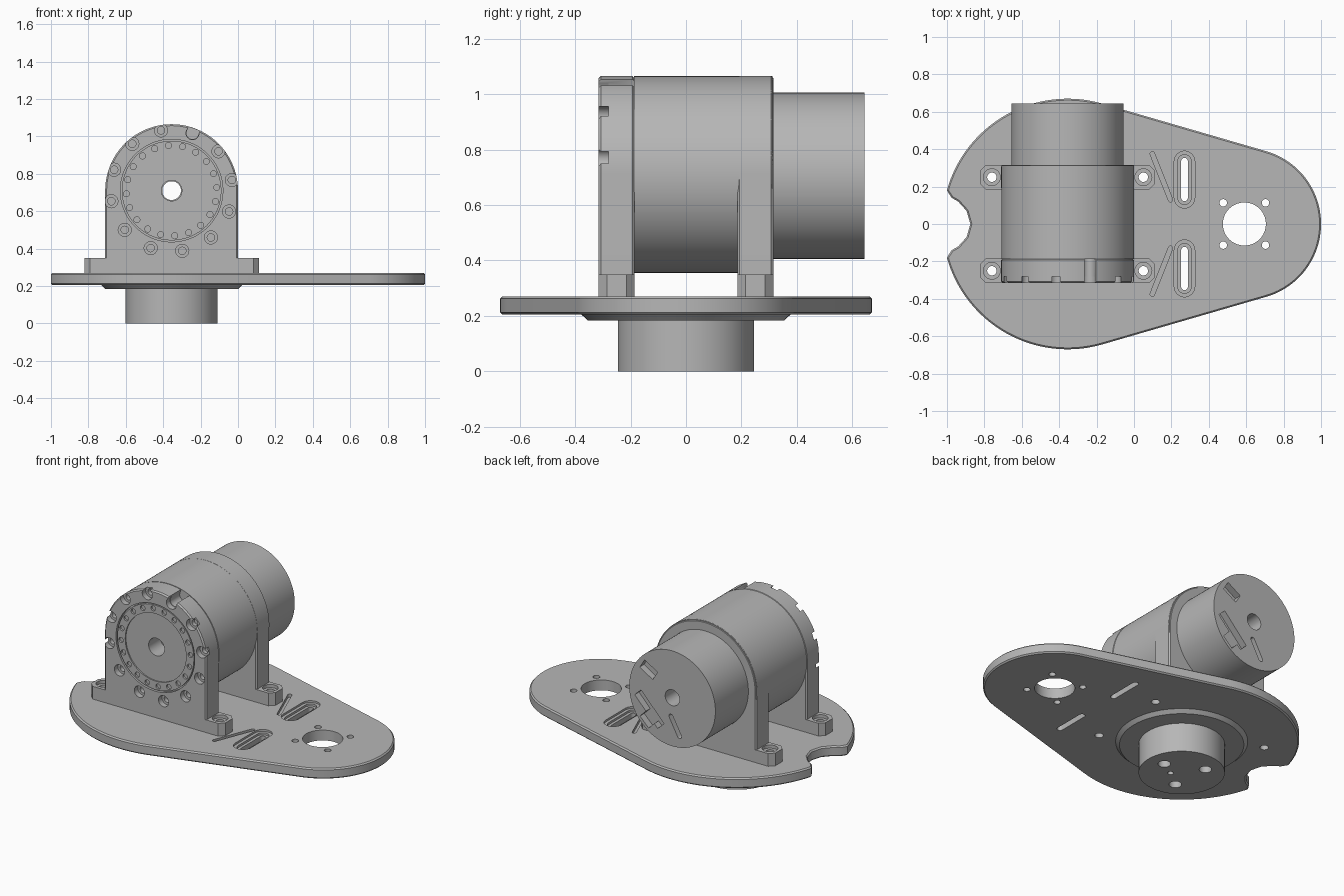
import bpy, bmesh, math
from mathutils import Vector

cube = bpy.data.objects.get("Cube")
if cube:
    bpy.data.objects.remove(cube, do_unlink=True)

grey = bpy.data.materials.new("machined_grey")
grey.use_nodes = True
grey.diffuse_color = (0.47, 0.47, 0.47, 1)
grey.node_tree.nodes["Principled BSDF"].inputs["Base Color"].default_value = grey.diffuse_color

CX, CZ = -0.355, 0.71          # motor axis
BOLT_X = (CX - 0.405, CX + 0.405)
BOLT_Y = 0.25


# ---------- helpers ----------
def arc(cx, cy, r, a0=0, a1=360, n=64):
    """Points on an arc; a full circle leaves out the repeated end point."""
    steps = n if a1 - a0 == 360 else n + 1
    return [(cx + r * math.cos(math.radians(a0 + (a1 - a0) * i / n)),
             cy + r * math.sin(math.radians(a0 + (a1 - a0) * i / n))) for i in range(steps)]


def slot(p, q, w, n=12):
    """Stadium outline around the segment p-q with half width w."""
    a = math.degrees(math.atan2(q[1] - p[1], q[0] - p[0]))
    return arc(*q, w, a - 90, a + 90, n) + arc(*p, w, a + 90, a + 270, n)


def bar(p, q, w):
    """Rectangle outline around the segment p-q with half width w."""
    p, q = Vector(p), Vector(q)
    side = (q - p).orthogonal().normalized() * w
    return [p + side, p - side, q - side, q + side]


def apply(obj, kind, **settings):
    mod = obj.modifiers.new(kind.lower(), kind)
    for key, value in settings.items():
        setattr(mod, key, value)
    bpy.context.view_layer.objects.active = obj
    bpy.ops.object.modifier_apply(modifier=mod.name)


def prism(name, outline, axis, lo, hi, bevel=0):
    """Extrude a 2D outline along z (outline in x, y) or y (outline in x, z)."""
    bm = bmesh.new()
    place = (lambda u, v: (u, v, lo)) if axis == 'z' else (lambda u, v: (u, lo, v))
    face = bm.faces.new([bm.verts.new(place(u, v)) for u, v in outline])
    new = bmesh.ops.extrude_face_region(bm, geom=[face])["geom"]
    shift = Vector((0, 0, hi - lo)) if axis == 'z' else Vector((0, hi - lo, 0))
    bmesh.ops.translate(bm, vec=shift, verts=[g for g in new if isinstance(g, bmesh.types.BMVert)])
    bmesh.ops.recalc_face_normals(bm, faces=bm.faces)
    mesh = bpy.data.meshes.new(name)
    bm.to_mesh(mesh)
    bm.free()
    mesh.materials.append(grey)
    obj = bpy.data.objects.new(name, mesh)
    bpy.context.collection.objects.link(obj)
    if bevel:
        apply(obj, 'BEVEL', width=bevel, segments=1, limit_method='ANGLE',
              angle_limit=math.radians(60))
    return obj


def cut(obj, outline, axis, lo, hi):
    cutter = prism("cutter", outline, axis, lo, hi)
    apply(obj, 'BOOLEAN', object=cutter, operation='DIFFERENCE', solver='EXACT')
    bpy.data.objects.remove(cutter, do_unlink=True)


# ---------- base plate ----------
tilt = math.degrees(math.acos((0.67 - 0.405) / 0.95))
notch_angle = math.degrees(math.asin(0.18 / 0.67))
notch = [(-0.975, 0.14), (-0.94, 0.12), (-0.895, 0.07), (-0.875, 0)]
notch += [(x, -y) for x, y in notch[-2::-1]]
outline = (arc(0.595, 0, 0.405, -tilt, tilt, 48)
           + arc(CX, 0, 0.67, tilt, 180 - notch_angle, 48) + notch
           + arc(CX, 0, 0.67, 180 + notch_angle, 360 - tilt, 48))
plate = prism("base_plate", outline, 'z', 0.205, 0.27, 0.008)
cut(plate, arc(0.59, 0, 0.115), 'z', 0.1, 0.4)
for sx in (-1, 1):
    for sy in (-1, 1):
        cut(plate, arc(0.59 + sx * 0.113, sy * 0.113, 0.02, n=20), 'z', 0.1, 0.4)
for s in (-1, 1):
    # stepped adjusting slot and slanted groove
    cut(plate, slot((0.27, s * 0.14), (0.27, s * 0.335), 0.055), 'z', 0.258, 0.4)
    cut(plate, slot((0.27, s * 0.14), (0.27, s * 0.335), 0.036), 'z', 0.245, 0.4)
    cut(plate, slot((0.27, s * 0.14), (0.27, s * 0.335), 0.018), 'z', 0.1, 0.4)
    cut(plate, slot((0.098, s * 0.375), (0.195, s * 0.13), 0.012), 'z', 0.25, 0.4)
    for x in BOLT_X:
        cut(plate, arc(x, s * BOLT_Y, 0.025, n=24), 'z', 0.1, 0.4)

# ---------- underside flange and output shaft ----------
bpy.ops.mesh.primitive_cone_add(vertices=96, radius1=0.355, radius2=0.378, depth=0.022,
                                location=(CX, 0, 0.195))
flange = bpy.context.object
flange.name = "underside_flange"
flange.data.materials.append(grey)
shaft = prism("lower_shaft", arc(CX, 0, 0.246, n=96), 'z', 0, 0.19)
for a in (5, 125, 245):
    x, y = arc(CX, 0, 0.14, a, a + 1, 1)[0]
    cut(shaft, arc(x, y, 0.036, n=32), 'z', -0.1, 0.12)
cut(shaft, arc(CX + 0.045, -0.045, 0.017, n=20), 'z', -0.1, 0.08)

# ---------- motor brackets with bolted feet ----------
arch = [(CX - 0.355, 0.27), (CX + 0.355, 0.27)] + arc(CX, CZ, 0.355, 0, 180, 72)
brackets = {}
for name, s in (("front", -1), ("rear", 1)):
    lo, hi = sorted((s * 0.185, s * 0.315))
    brackets[name] = prism(name + "_bracket", arch, 'y', lo, hi, 0.008)
    left, right, c = CX - 0.467, CX + 0.467, 0.03
    foot = prism(name + "_bracket_foot",
                 [(left + c, lo), (right - c, lo), (right, lo + c), (right, hi - c),
                  (right - c, hi), (left + c, hi), (left, hi - c), (left, lo + c)],
                 'z', 0.268, 0.35)
    for x in BOLT_X:
        cut(foot, arc(x, s * BOLT_Y, 0.045, n=32), 'z', 0.33, 0.5)
        cut(foot, arc(x, s * BOLT_Y, 0.025, n=24), 'z', 0.1, 0.5)

# ---------- front face: ring groove, sunk disc, bolt pockets ----------
front = brackets["front"]
cut(front, arc(CX, CZ, 0.274, n=96), 'y', -0.4, -0.295)
cut(front, arc(CX, CZ, 0.055), 'y', -0.4, 0)
for x, z in arc(CX, CZ, 0.327, 10, 370, 12):
    cut(front, arc(x, z, 0.035, n=32), 'y', -0.4, -0.28)
    cut(front, arc(x, z, 0.02, n=20), 'y', -0.4, -0.255)
x, z = arc(CX, CZ, 0.327, 70, 71, 1)[0]
cut(front, slot((x, z), (x + 0.03, z + 0.08), 0.032), 'y', -0.4, -0.1)

ring = prism("front_ring", arc(CX, CZ, 0.266, n=96), 'y', -0.312, -0.29)
cut(ring, arc(CX, CZ, 0.212, n=96), 'y', -0.4, -0.304)
cut(ring, arc(CX, CZ, 0.055), 'y', -0.4, 0)
for x, z in arc(CX, CZ, 0.242, 4, 364, 20):
    cut(ring, arc(x, z, 0.016, n=16), 'y', -0.4, -0.3)

# ---------- motor body and rear housing ----------
body = prism("motor_body", arc(CX, CZ, 0.3545, n=128), 'y', -0.187, 0.312)
rear = prism("rear_housing", arc(CX, CZ - 0.005, 0.3, n=96), 'y', 0.3, 0.643)
for part in (body, rear, brackets["rear"]):
    cut(part, arc(CX, CZ, 0.05), 'y', -0.5, 0.8)

# connector sockets in the rear face
for p, q, w in (((0.21, 0.16), (0.12, 0.105), 0.032),
                ((0.24, -0.03), (0.08, -0.2), 0.03),
                ((0.19, -0.14), (0.13, -0.2), 0.05)):
    cut(rear, bar((CX + p[0], CZ + p[1]), (CX + q[0], CZ + q[1]), w), 'y', 0.6, 0.8)
cut(rear, slot((CX + 0.01, CZ - 0.12), (CX - 0.05, CZ - 0.23), 0.014), 'y', 0.6, 0.8)

# ---------- shading ----------
for obj in list(bpy.context.scene.objects):
    if obj.type == 'MESH' and obj.data.materials and obj.data.materials[0] == grey:
        bpy.ops.object.select_all(action='DESELECT')
        obj.select_set(True)
        bpy.context.view_layer.objects.active = obj
        bpy.ops.object.shade_smooth_by_angle(angle=math.radians(30))
